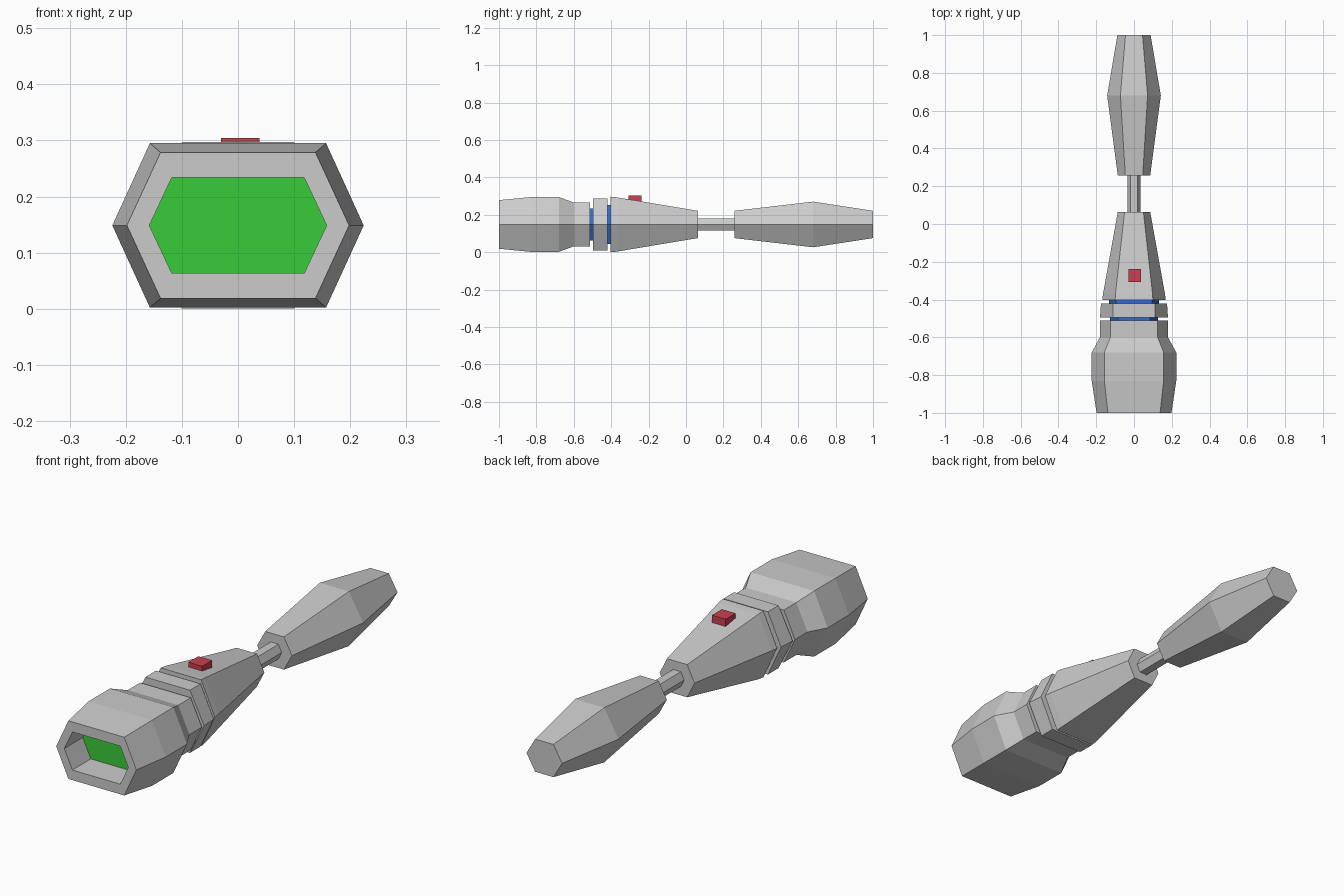
import bpy
import bmesh

if "Cube" in bpy.data.objects:
    bpy.data.objects.remove(bpy.data.objects["Cube"])

CZ = 0.1485  # height of the long axis


def paint(ob, name, rgb):
    mat = bpy.data.materials.new(name)
    mat.diffuse_color = (*rgb, 1)
    mat.use_nodes = True
    mat.node_tree.nodes["Principled BSDF"].inputs["Base Color"].default_value = mat.diffuse_color
    ob.data.materials.append(mat)


def hex_loft(name, rings, cap_start=True):
    """Loft hexagons along y; ring = (y, half width, flat half width, half height)."""
    bm = bmesh.new()
    loops = []
    for y, w, f, h in rings:
        pts = [(w, 0), (f, h), (-f, h), (-w, 0), (-f, -h), (f, -h)]
        loops.append([bm.verts.new((x, y, CZ + z)) for x, z in pts])
    for a, b in zip(loops, loops[1:]):
        for i in range(6):
            j = (i + 1) % 6
            bm.faces.new((a[i], a[j], b[j], b[i]))
    if cap_start:
        bm.faces.new(loops[0])
    bm.faces.new(loops[-1])
    bmesh.ops.recalc_face_normals(bm, faces=bm.faces)
    me = bpy.data.meshes.new(name)
    bm.to_mesh(me)
    bm.free()
    ob = bpy.data.objects.new(name, me)
    bpy.context.collection.objects.link(ob)
    return ob


# Flared head with a recessed opening at the front
hex_loft("head_shell", [
    (-0.87, 0.158, 0.118, 0.085),
    (-1.00, 0.158, 0.118, 0.085),
    (-1.00, 0.198, 0.138, 0.130),
    (-0.83, 0.224, 0.157, 0.1465),
    (-0.68, 0.224, 0.157, 0.1465),
    (-0.60, 0.180, 0.125, 0.117),
    (-0.512, 0.180, 0.125, 0.117)], cap_start=False)

# Green emitter plate on the floor of the recess
lens = hex_loft("emitter_lens", [
    (-0.87, 0.158, 0.118, 0.085),
    (-0.85, 0.158, 0.118, 0.085)])
paint(lens, "green", (0.04, 0.6, 0.04))

# Collar ring between two blue necks
hex_loft("collar_ring", [
    (-0.496, 0.180, 0.110, 0.140),
    (-0.421, 0.175, 0.110, 0.140)])
for name, y0, y1, w, f, h in (("front_neck", -0.52, -0.49, 0.127, 0.085, 0.085),
                              ("rear_neck", -0.43, -0.395, 0.132, 0.095, 0.105)):
    paint(hex_loft(name, [(y0, w, f, h), (y1, w, f, h)]), "blue", (0.03, 0.15, 0.6))

# Tapered body, thin rod and grip
hex_loft("tapered_body", [
    (-0.403, 0.168, 0.100, 0.1485),
    (-0.37, 0.164, 0.098, 0.145),
    (0.063, 0.086, 0.050, 0.073)])
hex_loft("connecting_rod", [
    (0.05, 0.035, 0.019, 0.033),
    (0.27, 0.035, 0.019, 0.033)])
hex_loft("grip", [
    (0.258, 0.086, 0.046, 0.073),
    (0.68, 0.142, 0.072, 0.122),
    (1.00, 0.088, 0.045, 0.073)])

# Red push button on top of the body
bpy.ops.mesh.primitive_cube_add(size=1, location=(0.004, -0.272, 0.284))
button = bpy.context.object
button.name = "push_button"
button.scale = (0.068, 0.07, 0.04)
paint(button, "red", (0.6, 0.05, 0.08))
